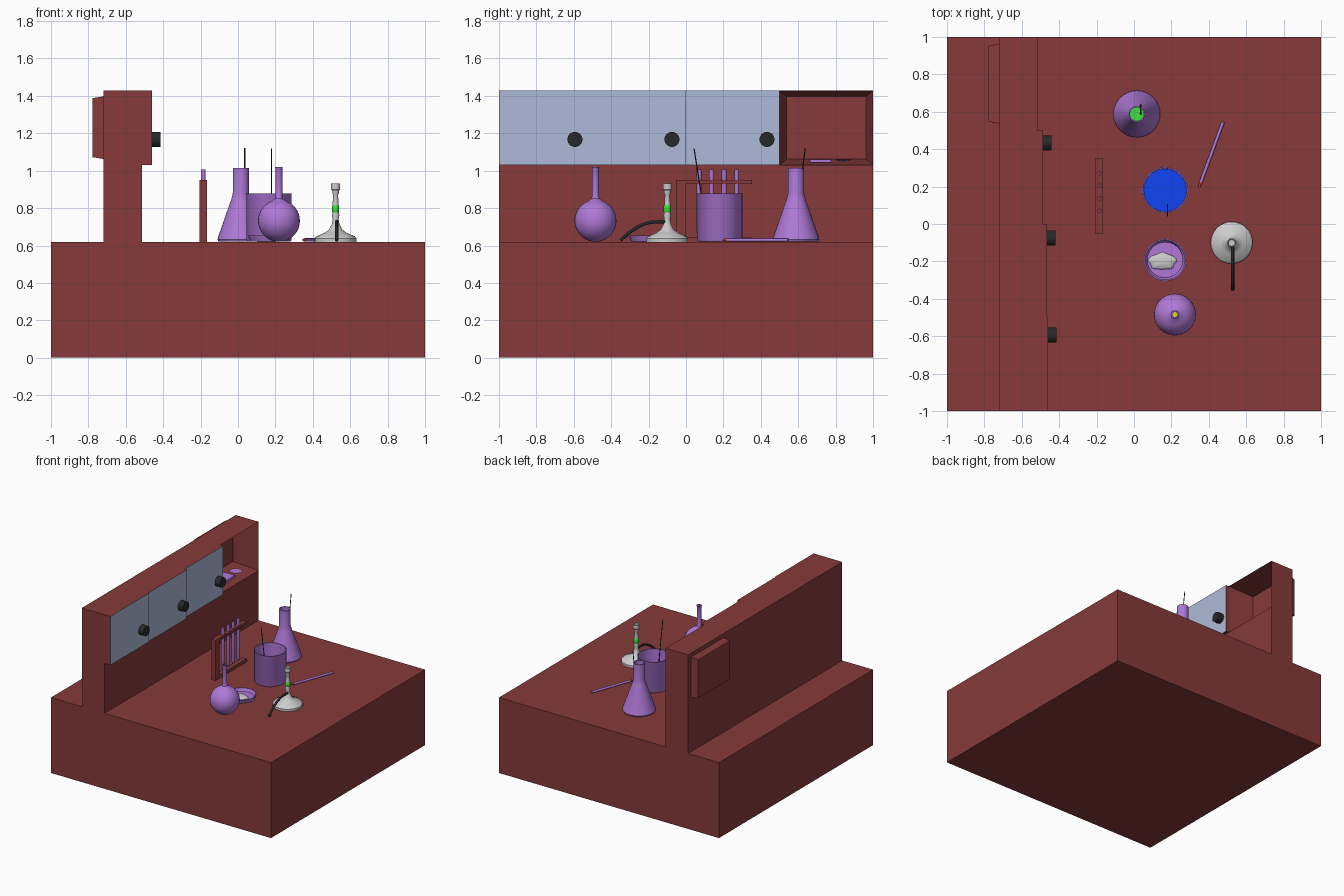
import bpy, bmesh, math
from mathutils import Vector, Matrix

if "Cube" in bpy.data.objects:
    bpy.data.objects.remove(bpy.data.objects["Cube"])


def material(name, rgb):
    m = bpy.data.materials.new(name)
    m.diffuse_color = (*rgb, 1)
    m.use_nodes = True
    m.node_tree.nodes["Principled BSDF"].inputs["Base Color"].default_value = m.diffuse_color
    return m


RED = material("dark_red", (0.24, 0.042, 0.042))
DOOR = material("pale_blue", (0.42, 0.49, 0.68))
GLASS = material("purple", (0.43, 0.19, 0.68))
BLACK = material("black", (0.02, 0.022, 0.022))
BLUE = material("blue", (0.005, 0.06, 0.9))
GREEN = material("green", (0.05, 0.75, 0.05))
YELLOW = material("yellow", (0.8, 0.6, 0.03))
TIP = material("tip_red", (0.6, 0.08, 0.03))


def finish(name, bm, mats=(), smooth=False):
    me = bpy.data.meshes.new(name)
    bm.to_mesh(me)
    bm.free()
    ob = bpy.data.objects.new(name, me)
    bpy.context.collection.objects.link(ob)
    for m in mats:
        me.materials.append(m)
    if smooth:
        bpy.ops.object.select_all(action='DESELECT')
        ob.select_set(True)
        bpy.context.view_layer.objects.active = ob
        bpy.ops.object.shade_smooth_by_angle(angle=math.radians(35))
    return ob


def box_bm(lo, hi):
    bm = bmesh.new()
    lo, hi = Vector(lo), Vector(hi)
    bmesh.ops.create_cube(bm, size=1, matrix=Matrix.Translation((lo + hi) / 2) @ Matrix.Diagonal((*(hi - lo), 1)))
    return bm


def box(name, lo, hi, mat):
    return finish(name, box_bm(lo, hi), [mat])


def lathe(name, loc, profile, mat=None, steps=32):
    """Spin (radius, z) points round the vertical axis, bottom to top."""
    bm = bmesh.new()
    vs = [bm.verts.new((r, 0, z)) for r, z in profile]
    edges = [bm.edges.new(p) for p in zip(vs, vs[1:])]
    bmesh.ops.spin(bm, geom=vs + edges, cent=(0, 0, 0), axis=(0, 0, 1), angle=2 * math.pi, steps=steps)
    bmesh.ops.remove_doubles(bm, verts=bm.verts[:], dist=1e-5)
    bmesh.ops.recalc_face_normals(bm, faces=bm.faces[:])
    bmesh.ops.translate(bm, verts=bm.verts[:], vec=(*loc, 0))
    return finish(name, bm, [mat] if mat else [], True)


def rod(name, a, b, r, mat, r2=None, sides=16):
    a, b = Vector(a), Vector(b)
    d = b - a
    bm = bmesh.new()
    m = Matrix.Translation((a + b) / 2) @ d.to_track_quat('Z', 'Y').to_matrix().to_4x4()
    bmesh.ops.create_cone(bm, cap_ends=True, segments=sides, radius1=r,
                          radius2=r if r2 is None else r2, depth=d.length, matrix=m)
    return finish(name, bm, [mat], True)


# Bench and back wall
T = 0.62
box("bench", (-1, -1, 0), (1, 1, T), RED)
box("back_wall", (-0.72, -1, T), (-0.513, 1, 1.03), RED)

# Closed cabinets with staggered fronts and round knobs
for i, (front, knob_y) in enumerate([(-0.46, -0.594), (-0.466, -0.075), (-0.486, 0.433)]):
    bm = box_bm((-0.72, -1 + i * 0.5, 1.03), (front, -0.5 + i * 0.5, 1.43))
    for f in bm.faces:
        f.material_index = int(f.normal.x > 0.9)
    finish(f"cabinet_{i + 1}", bm, [RED, DOOR])
    rod(f"knob_{i + 1}", (front, knob_y, 1.167), (front + 0.046, knob_y, 1.167), 0.04, BLACK, sides=32)

# Open cabinet: front face pushed in and tapered, poking out at the back
bm = box_bm((-0.72, 0.5, 1.03), (-0.513, 1, 1.43))
face = [f for f in bm.faces if f.normal.x > 0.9]
new = bmesh.ops.extrude_face_region(bm, geom=face)["geom"]
bmesh.ops.delete(bm, geom=[f for f in face if f.is_valid], context='FACES_ONLY')
for v in (g for g in new if isinstance(g, bmesh.types.BMVert)):
    v.co = (-0.778, 0.75 + (v.co.y - 0.75) * 0.81, 1.23 + (v.co.z - 1.23) * 0.79)
finish("open_cabinet", bm, [RED])

# Items on the open shelf
box("shelf_tray", (-0.67, 0.663, 1.043), (-0.57, 0.775, 1.061), GLASS)
lathe("shelf_watch_glass", (-0.61, 0.843), [(0, 1.05), (0.03, 1.052), (0.046, 1.06), (0.03, 1.058), (0, 1.056)], GLASS)

# Test tube rack
X0, X1 = -0.205, -0.167
box("rack_upright", (X0, -0.053, T), (X1, 0.0, 0.95), RED)
box("rack_top", (X0, 0.0, 0.928), (X1, 0.353, 0.95), RED)
box("rack_base", (X0, 0.0, T), (X1, 0.353, 0.645), RED)
for i in range(4):
    lathe(f"test_tube_{i + 1}", (-0.186, 0.07 + i * 0.067),
          [(0, 0.66), (0.009, 0.664), (0.013, 0.675), (0.013, 1.006), (0.010, 1.006), (0.010, 0.68), (0, 0.67)],
          GLASS, 16)

# Conical flask with green liquid and stirrer
C = (0.015, 0.588)
lathe("conical_flask", C, [(0, T + 0.002), (0.12, T + 0.002), (0.125, 0.632), (0.12, 0.65), (0.05, 0.85),
                           (0.043, 0.88), (0.043, 1.015), (0.036, 1.015), (0.036, 0.88), (0.043, 0.85),
                           (0.112, 0.65), (0, 0.635)], GLASS)
lathe("green_liquid", C, [(0, 0.64), (0.108, 0.652), (0.073, 0.75), (0, 0.75)], GREEN)
rod("flask_stirrer", (0.036, 0.575, 0.66), (0.036, 0.638, 1.12), 0.003, BLACK, sides=8)

# Beaker with blue liquid and stirrer
C = (0.166, 0.181)
lathe("beaker", C, [(0, T + 0.002), (0.115, T + 0.002), (0.12, 0.63), (0.12, 0.872), (0.123, 0.877),
                    (0.116, 0.877), (0.115, 0.635), (0, 0.632)], GLASS, 40)
lathe("blue_liquid", C, [(0, 0.636), (0.1145, 0.636), (0.1145, 0.75), (0, 0.75)], BLUE, 40)
rod("beaker_stirrer", (0.18, 0.117, 0.65), (0.18, 0.043, 1.118), 0.003, BLACK, sides=8)

# Round flask with yellow liquid
C = (0.219, -0.484)
R, zc = 0.112, 0.732
ball = [(R * math.sin(t), zc - R * math.cos(t)) for t in [math.pi * i / 18 for i in range(17)]]
lathe("round_flask", C, ball + [(0.022, 0.85), (0.018, 0.87), (0.018, 1.014), (0.021, 1.02), (0.013, 1.02),
                                (0.013, 0.84)], GLASS)
lathe("yellow_liquid", C, [(r * 0.95, zc + (z - zc) * 0.95) for r, z in ball[:10]] + [(0, zc)], YELLOW)

# Shallow dish with powder heap
C = (0.166, -0.192)
lathe("dish", C, [(0, T + 0.002), (0.1, T + 0.002), (0.113, 0.654), (0.106, 0.654), (0.095, 0.63), (0, 0.63)], GLASS)
bm = bmesh.new()
bmesh.ops.create_uvsphere(bm, u_segments=24, v_segments=12, radius=1)
for v in bm.verts:
    a = math.atan2(v.co.y, v.co.x)
    k = 1 + 0.07 * math.sin(5 * a) + 0.04 * math.cos(8 * a)
    v.co = (0.152 + v.co.x * k * 0.074, -0.2 + v.co.y * k * 0.045, 0.632 + v.co.z * 0.016)
finish("powder_heap", bm, (), True)

# Gas burner
C = (0.522, -0.1)
lathe("burner", C, [(0, T), (0.112, T), (0.112, 0.638), (0.102, 0.65), (0.06, 0.667), (0.035, 0.685), (0.028, 0.7),
                    (0.02, 0.715), (0.016, 0.74), (0.02, 0.76), (0.016, 0.78), (0.016, 0.83), (0.013, 0.87),
                    (0.018, 0.882), (0.018, 0.892), (0.024, 0.9), (0.024, 0.932), (0.019, 0.932), (0.017, 0.89),
                    (0, 0.885)])
lathe("burner_collar", C, [(0.016, 0.775), (0.019, 0.78), (0.019, 0.812), (0.016, 0.817)], GREEN)

# Gas hose
cu = bpy.data.curves.new("gas_hose", 'CURVE')
cu.dimensions = '3D'
cu.bevel_depth = 0.009
cu.bevel_resolution = 3
cu.use_fill_caps = True
sp = cu.splines.new('BEZIER')
path = [(-0.11, 0.728), (-0.21, 0.719), (-0.295, 0.675), (-0.35, 0.627)]
sp.bezier_points.add(len(path) - 1)
for p, (y, z) in zip(sp.bezier_points, path):
    p.co = (0.527, y, z)
    p.handle_left_type = p.handle_right_type = 'AUTO'
cu.materials.append(BLACK)
bpy.context.collection.objects.link(bpy.data.objects.new("gas_hose", cu))

# Glass rod lying on the bench with a red tip
a, b = Vector((0.348, 0.198, 0.63)), Vector((0.476, 0.545, 0.63))
m = a.lerp(b, 0.07)
rod("dropper", m, b, 0.009, GLASS)
rod("dropper_tip", a, m, 0.005, TIP, 0.009)
